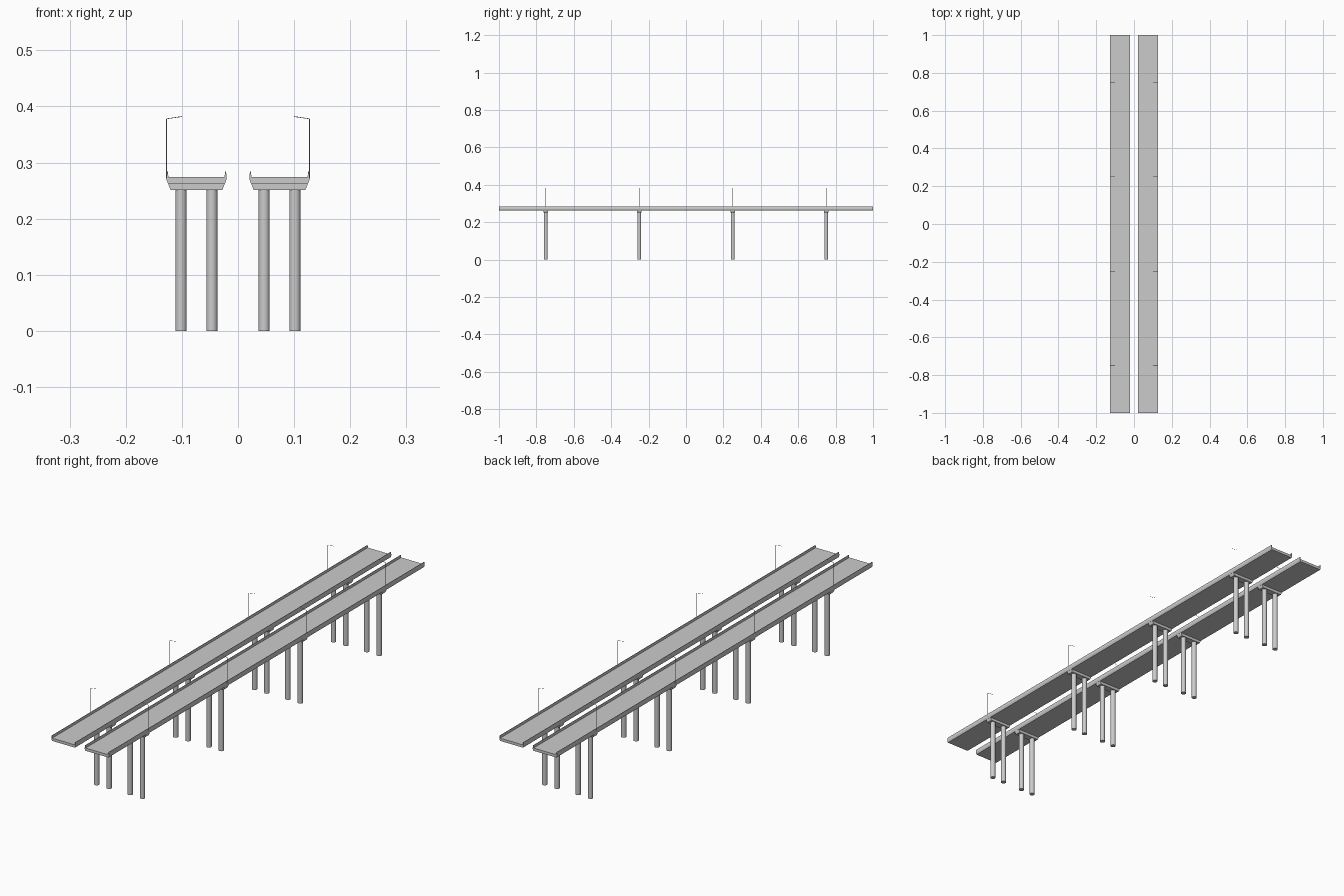
import bpy, bmesh
from math import radians
from mathutils import Vector

if "Cube" in bpy.data.objects:
    bpy.data.objects.remove(bpy.data.objects["Cube"], do_unlink=True)


def material(name, value):
    m = bpy.data.materials.new(name)
    m.use_nodes = True
    colour = (value, value, value, 1)
    m.diffuse_color = colour
    m.node_tree.nodes["Principled BSDF"].inputs["Base Color"].default_value = colour
    return m


concrete = material("concrete grey", 0.6)

CENTRE = 0.074            # middle of each carriageway
PIERS = (-0.75, -0.25, 0.25, 0.75)


def finish(name, bm, smooth=False):
    bmesh.ops.recalc_face_normals(bm, faces=bm.faces)
    mesh = bpy.data.meshes.new(name)
    bm.to_mesh(mesh)
    bm.free()
    mesh.materials.append(concrete)
    obj = bpy.data.objects.new(name, mesh)
    bpy.context.collection.objects.link(obj)
    if smooth:
        bpy.ops.object.select_all(action='DESELECT')
        obj.select_set(True)
        bpy.context.view_layer.objects.active = obj
        bpy.ops.object.shade_smooth_by_angle(angle=radians(40))
    return obj


def extrude_profile(name, points, y0, y1):
    """Sweep an x-z outline along y."""
    bm = bmesh.new()
    face = bm.faces.new([bm.verts.new((x, y0, z)) for x, z in points])
    grown = bmesh.ops.extrude_face_region(bm, geom=[face])["geom"]
    verts = [g for g in grown if isinstance(g, bmesh.types.BMVert)]
    bmesh.ops.translate(bm, verts=verts, vec=(0, y1 - y0, 0))
    return finish(name, bm)


def rod(name, a, b, radius, sides, smooth=False):
    a, b = Vector(a), Vector(b)
    bm = bmesh.new()
    bmesh.ops.create_cone(bm, cap_ends=True, segments=sides, radius1=radius,
                          radius2=radius, depth=(b - a).length)
    turn = Vector((0, 0, 1)).rotation_difference(b - a).to_matrix().to_4x4()
    bm.transform(turn)
    bmesh.ops.translate(bm, verts=bm.verts, vec=(a + b) / 2)
    return finish(name, bm, smooth)


# Half outline of the deck: underside, bulging parapet, road surface
half_deck = [(0.051, 0.263), (0.054, 0.271), (0.0535, 0.277), (0.0525, 0.284),
             (0.051, 0.284), (0.050, 0.274)]
# Half outline of the pier cap
half_cap = [(0.046, 0.2515), (0.049, 0.258), (0.0505, 0.263)]


def mirrored(half, cx):
    return [(cx + x, z) for x, z in half] + [(cx - x, z) for x, z in reversed(half)]


for label, s in (("left", 1), ("right", -1)):
    cx = s * CENTRE
    extrude_profile(label + "_deck", mirrored(half_deck, cx), -1, 1)
    for i, y in enumerate(PIERS, 1):
        tag = f"{label}_{i}"
        extrude_profile("pier_cap_" + tag, mirrored(half_cap, cx), y - 0.013, y + 0.013)
        # Paired round columns
        for side, dx in (("inner", -0.0275), ("outer", 0.0275)):
            x = cx + s * dx
            rod(f"{side}_column_{tag}", (x, y, 0), (x, y, 0.252), 0.01, 24, True)
        # Street lamp on the outer parapet
        top = (s * 0.1273, y, 0.378)
        rod("lamp_post_" + tag, (s * 0.1273, y, 0.272), top, 0.0007, 8, True)
        rod("lamp_arm_" + tag, top, (s * 0.1, y, 0.382), 0.0006, 8, True)
